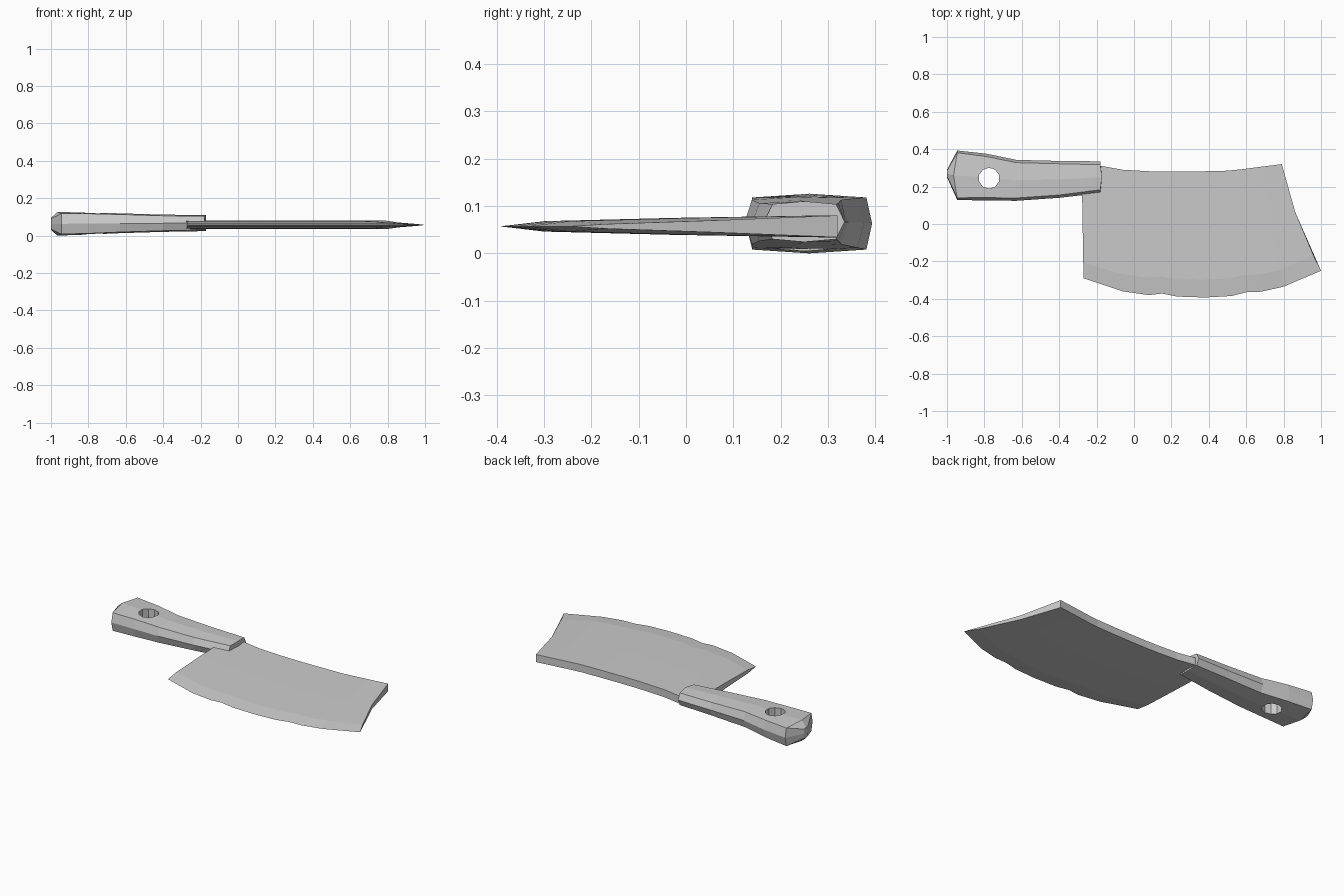
import bpy, bmesh, math

cube = bpy.data.objects.get("Cube")
if cube:
    bpy.data.objects.remove(cube)

steel = bpy.data.materials.new("grey_steel")
steel.use_nodes = True
GREY = (0.6, 0.6, 0.6, 1)
steel.diffuse_color = GREY
steel.node_tree.nodes["Principled BSDF"].inputs["Base Color"].default_value = GREY


def make(name, bm):
    bmesh.ops.recalc_face_normals(bm, faces=bm.faces)
    mesh = bpy.data.meshes.new(name)
    bm.to_mesh(mesh)
    bm.free()
    mesh.materials.append(steel)
    ob = bpy.data.objects.new(name, mesh)
    bpy.context.collection.objects.link(ob)
    return ob


def loft(name, rings):
    """Skin closed rings of points and cap both ends."""
    bm = bmesh.new()
    loops = [[bm.verts.new(p) for p in ring] for ring in rings]
    for a, b in zip(loops, loops[1:]):
        for i in range(len(a)):
            j = (i + 1) % len(a)
            bm.faces.new((a[i], a[j], b[j], b[i]))
    bm.faces.new(loops[0])
    bm.faces.new(loops[-1])
    return make(name, bm)


# Blade: wedge sections from spine to cutting edge, one per station
MID = 0.057
spine = [(-0.28, 0.31), (-0.17, 0.31), (-0.06, 0.29), (0.08, 0.282), (0.15, 0.28),
         (0.25, 0.28), (0.38, 0.282), (0.5, 0.285), (0.58, 0.293), (0.67, 0.305), (0.79, 0.32)]
edge = [(-0.27, -0.29), (-0.06, -0.36), (0.08, -0.38), (0.15, -0.372), (0.23, -0.388),
        (0.38, -0.393), (0.52, -0.385), (0.6, -0.365), (0.68, -0.362), (0.8, -0.335), (1.0, -0.25)]
rows = [(0, 0.023), (0.45, 0.018), (0.86, 0.011)]     # fraction down, half thickness
rings = []
for k, (s, e) in enumerate(zip(spine, edge)):
    last = k == len(spine) - 1
    upper, lower = [], []
    for t, h in rows:
        bow = 0.09 * t * (1 - t) if last else 0
        x = s[0] + (e[0] - s[0]) * t - bow
        y = s[1] + (e[1] - s[1]) * t
        if last:
            h *= 1 - 0.65 * t
        upper.append((x, y, MID + h))
        lower.append((x, y, MID - h))
    rings.append(upper + [(e[0], e[1], MID)] + lower[::-1])
loft("blade", rings)


# Handle: eight-sided sections swelling towards the butt
def section(x, low, high, bottom, top, inset, drop, tilt=0):
    mid_y, mid_z = (low + high) / 2, (bottom + top) / 2
    return [(x, low, mid_z), (x, low + inset, top - drop), (x - tilt, mid_y, top),
            (x, high - inset, top - drop), (x, high, mid_z),
            (x, high - inset, bottom + drop), (x - tilt, mid_y, bottom),
            (x, low + inset, bottom + drop)]


handle = loft("handle", [
    section(-1.0, 0.25, 0.29, 0.03, 0.095, 0.005, 0.005),
    section(-0.945, 0.128, 0.393, 0.0, 0.126, 0.012, 0.008, 0.02),
    section(-0.79, 0.126, 0.376, 0.006, 0.123, 0.015, 0.006),
    section(-0.63, 0.124, 0.343, 0.013, 0.119, 0.015, 0.006),
    section(-0.4, 0.14, 0.337, 0.02, 0.112, 0.015, 0.006),
    section(-0.18, 0.165, 0.335, 0.024, 0.11, 0.018, 0.006, -0.008),
])

# Hanging hole, cut through the handle
bpy.ops.mesh.primitive_cylinder_add(vertices=10, radius=0.056, depth=0.5,
                                    location=(-0.775, 0.245, MID))
cutter = bpy.context.object
cutter.name = "hole_cutter"
cutter.hide_render = True
cutter.data.materials.append(steel)
cut = handle.modifiers.new("hanging_hole", "BOOLEAN")
cut.operation = "DIFFERENCE"
cut.solver = "EXACT"
cut.object = cutter
bpy.context.view_layer.objects.active = handle
bpy.ops.object.modifier_apply(modifier=cut.name)
bpy.data.objects.remove(cutter)
